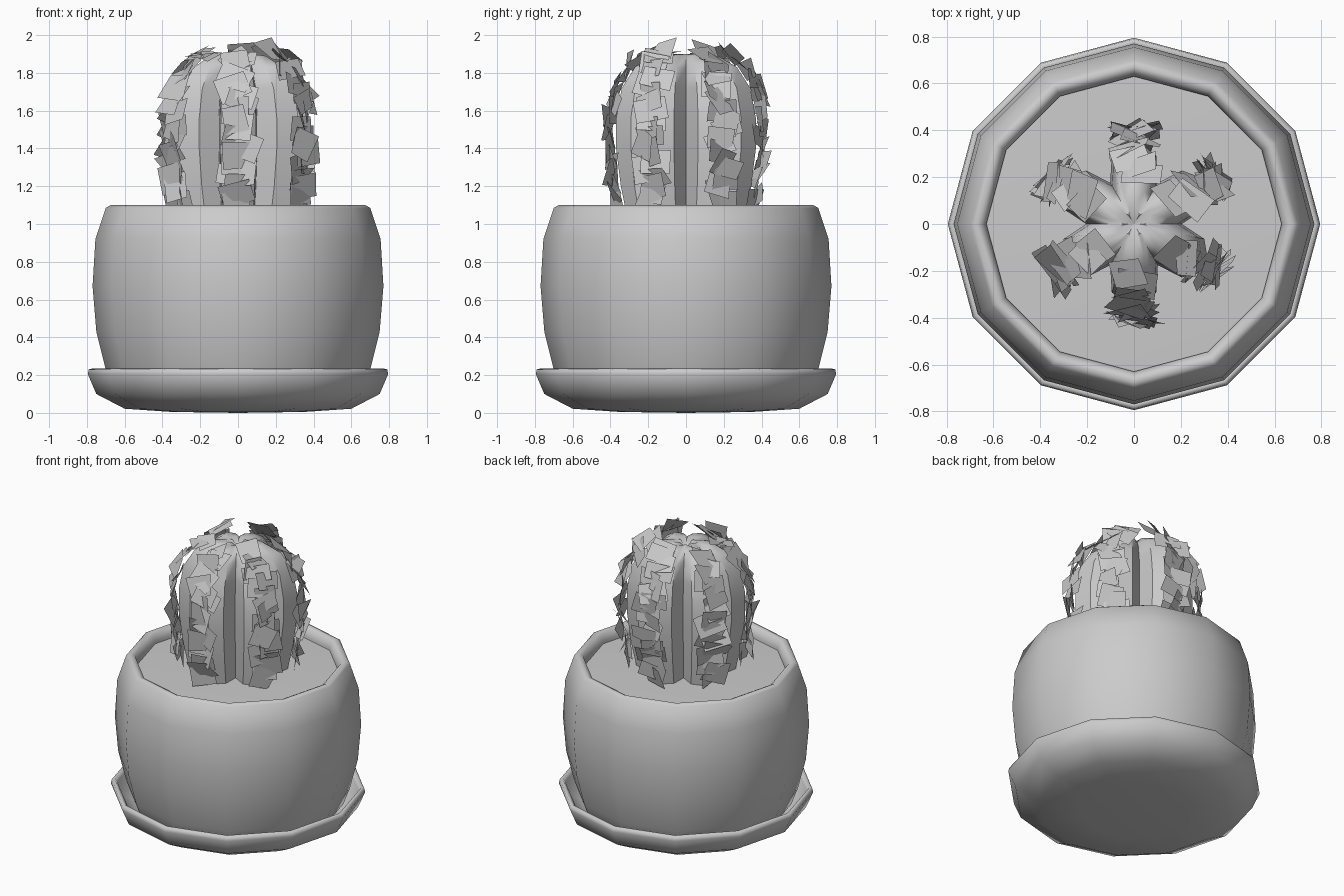
import bpy, bmesh, math, random
from mathutils import Vector, Matrix

if "Cube" in bpy.data.objects:
    bpy.data.objects.remove(bpy.data.objects["Cube"])

random.seed(11)
SIDES = 12


def finish(name, bm, angle=50):
    mesh = bpy.data.meshes.new(name)
    bm.to_mesh(mesh)
    bm.free()
    mesh.shade_smooth()
    mesh.set_sharp_from_angle(angle=math.radians(angle))
    obj = bpy.data.objects.new(name, mesh)
    bpy.context.collection.objects.link(obj)
    return obj


def loft(name, profile, ring_shape=None, angle=50):
    """Revolve (r, z) points; ring_shape lists (degrees, radius factor)."""
    shape = ring_shape or [(360 * i / SIDES, 1.0) for i in range(SIDES)]
    n = len(shape)
    bm = bmesh.new()
    rings = []
    for r, z in profile:
        if r == 0:
            rings.append([bm.verts.new((0, 0, z))] * n)
            continue
        rings.append([bm.verts.new((r * k * math.cos(math.radians(a)),
                                    r * k * math.sin(math.radians(a)), z))
                      for a, k in shape])
    for lo, hi in zip(rings, rings[1:]):
        for i in range(n):
            j = (i + 1) % n
            bm.faces.new(list(dict.fromkeys((lo[i], lo[j], hi[j], hi[i]))))
    bmesh.ops.recalc_face_normals(bm, faces=bm.faces)
    return finish(name, bm, angle)


# Saucer with a thin raised lip
loft("saucer", [(0, 0.0), (0.35, 0.005), (0.6, 0.022), (0.75, 0.1), (0.795, 0.205),
                (0.79, 0.23), (0.77, 0.235), (0.755, 0.215), (0.72, 0.13),
                (0.6, 0.06), (0, 0.05)], angle=75)

# Bulging pot with a rounded rim
loft("pot", [(0, 0.055), (0.6, 0.06), (0.66, 0.12), (0.70, 0.23), (0.75, 0.43),
             (0.77, 0.67), (0.755, 0.92), (0.70, 1.085), (0.675, 1.1), (0.645, 1.085),
             (0.63, 1.04), (0.63, 0.98)], angle=75)

# Soil
loft("soil", [(0.635, 1.025), (0, 1.045)])

# Cactus body: six rounded ribs with deep sharp valleys in between
RIB = [(0.30, 0.98), (0.345, 1.2), (0.37, 1.4), (0.37, 1.56), (0.34, 1.72),
       (0.27, 1.83), (0.17, 1.89), (0.08, 1.9), (0, 1.86)]
STAR = [(60 * i + d, k) for i in range(6)
        for d, k in ((0, 0.55), (12, 0.83), (30, 1.0), (48, 0.83))]
loft("cactus_body", RIB, STAR, angle=45)


def along_rib(t):
    """Point and outward normal (r, z) at fraction t of the rib length."""
    pts = [Vector(p) for p in RIB[:-1]]
    lens = [(b - a).length for a, b in zip(pts, pts[1:])]
    d = t * sum(lens)
    for a, b, l in zip(pts, pts[1:], lens):
        if d <= l:
            break
        d -= l
    k = (b - a).normalized()
    return a + k * d, Vector((k.y, -k.x))


# Spine tufts: bent cards scattered down each rib
COUNT = 20
bm = bmesh.new()
for rib in range(6):
    a = math.radians(30 + 60 * rib)
    out = Vector((math.cos(a), math.sin(a), 0))
    side = Vector((-math.sin(a), math.cos(a), 0))
    for n in range(COUNT):
        p, nrm = along_rib(0.13 + 0.76 * (n + random.uniform(-0.3, 0.3)) / (COUNT - 1))
        normal = (out * nrm.x + Vector((0, 0, nrm.y))).normalized()
        up = normal.cross(side)
        centre = (out * p.x + Vector((0, 0, p.y)) + normal * random.uniform(0.015, 0.05)
                  + side * random.uniform(-0.035, 0.035))
        basis = Matrix((side, up, normal)).transposed()
        spin = (Matrix.Rotation(random.uniform(-0.4, 0.4), 3, 'X')
                @ Matrix.Rotation(random.uniform(-0.45, 0.45), 3, 'Y')
                @ Matrix.Rotation(random.uniform(-0.4, 0.4), 3, 'Z'))
        w, h = random.uniform(0.065, 0.09), random.uniform(0.05, 0.075)
        bend = random.uniform(-0.015, 0.015)
        vs = []
        for c in ((-w, -h, bend), (w, -h, -bend), (w, h, bend), (-w, h, -bend)):
            q = centre + basis @ (spin @ Vector(c))
            q.z = min(q.z, 2.0)
            vs.append(bm.verts.new(q))
        bm.faces.new(vs)
finish("cactus_spines", bm)
